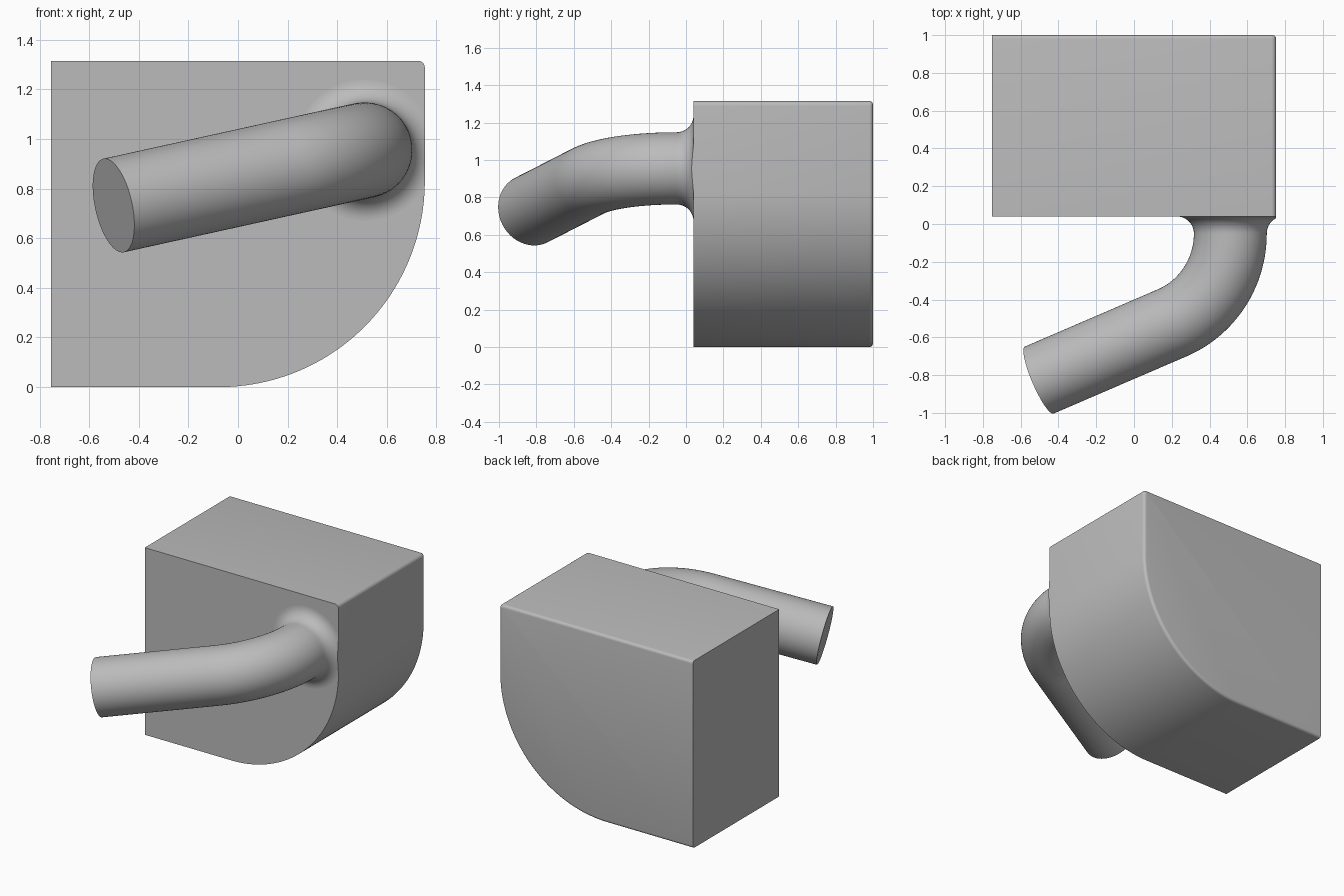
import bpy, bmesh
from math import sin, cos, pi, radians, sqrt
from mathutils import Vector, Matrix

if "Cube" in bpy.data.objects:
    bpy.data.objects.remove(bpy.data.objects["Cube"], do_unlink=True)

GREY = (0.5, 0.5, 0.5, 1)
grey = bpy.data.materials.new("plain grey")
grey.use_nodes = True
grey.diffuse_color = GREY
grey.node_tree.nodes["Principled BSDF"].inputs["Base Color"].default_value = GREY


def finish(bm, name):
    bmesh.ops.recalc_face_normals(bm, faces=bm.faces)
    mesh = bpy.data.meshes.new(name)
    bm.to_mesh(mesh)
    bm.free()
    obj = bpy.data.objects.new(name, mesh)
    bpy.context.collection.objects.link(obj)
    mesh.materials.append(grey)
    bpy.ops.object.select_all(action="DESELECT")
    obj.select_set(True)
    bpy.context.view_layer.objects.active = obj
    bpy.ops.object.shade_smooth_by_angle(angle=radians(35))
    return obj


def corner(cx, cz, r, start, steps):
    """Quarter arc, counter-clockwise in x and z."""
    angles = [start + pi / 2 * i / steps for i in range(steps + 1)]
    return [(cx + r * cos(a), cz + r * sin(a)) for a in angles]


# Block: one large rounded lower corner, one tiny rounded upper corner
HALF, TOP, FRONT, BACK = 0.753, 1.315, 0.04, 1.0
BIG, SMALL = 0.83, 0.026
outline = [(-HALF, TOP), (-HALF, 0)]
outline += corner(HALF - BIG, BIG, BIG, -pi / 2, 48)
outline += corner(HALF - SMALL, TOP - SMALL, SMALL, 0, 6)

bm = bmesh.new()
face = bm.faces.new([bm.verts.new((x, FRONT, z)) for x, z in outline])
ext = bmesh.ops.extrude_face_region(bm, geom=[face], use_keep_orig=True)
moved = [g for g in ext["geom"] if isinstance(g, bmesh.types.BMVert)]
bmesh.ops.translate(bm, verts=moved, vec=(0, BACK - FRONT, 0))
bmesh.ops.recalc_face_normals(bm, faces=bm.faces)

# Softened back rim, left sharp along the -x side
rim = [e for e in bm.edges
       if all(v.co.y > BACK - 0.001 for v in e.verts)
       and any(v.co.x > -HALF + 0.001 for v in e.verts)]
bmesh.ops.bevel(bm, geom=rim, offset=0.02, segments=4, profile=0.5, affect="EDGES")
finish(bm, "block")

# Bent pipe with a flared root, swept as rings along its centre line
RADIUS, FLARE, BEND, SIDES = 0.193, 0.09, 0.513, 64
root = Vector((0.51, FRONT, 0.955))
side = Vector((-0.976, 0, -0.215)).normalized()
out = Vector((0, -1, 0))
axis = out.cross(side).normalized()
turn = radians(67.2)

rings = []  # centre, bend angle, radius
for i in range(13):
    a = pi / 2 * i / 12
    rings.append((root + out * FLARE * (1 - cos(a)), 0, RADIUS + FLARE * (1 - sin(a))))
start = root + out * FLARE
for i in range(1, 33):
    a = turn * i / 32
    rings.append((start + out * BEND * sin(a) + side * BEND * (1 - cos(a)), a, RADIUS))
tip_dir = out * cos(turn) + side * sin(turn)
rings.append((rings[-1][0] + tip_dir * 0.783, turn, RADIUS))

bm = bmesh.new()
loops = []
for centre, angle, r in rings:
    rot = Matrix.Rotation(angle, 3, axis)
    u, w = rot @ side, axis
    loops.append([bm.verts.new(centre + (u * cos(t) + w * sin(t)) * r)
                  for t in (2 * pi * k / SIDES for k in range(SIDES))])
for a, b in zip(loops, loops[1:]):
    for k in range(SIDES):
        n = (k + 1) % SIDES
        bm.faces.new((a[k], a[n], b[n], b[k]))
bm.faces.new(loops[-1])

# Trim the flare flush with the side of the block and close the cut
cut = bmesh.ops.bisect_plane(bm, geom=bm.verts[:] + bm.edges[:] + bm.faces[:],
                             plane_co=(HALF, 0, 0), plane_no=(1, 0, 0),
                             clear_outer=True)
cut_verts = [g for g in cut["geom_cut"] if isinstance(g, bmesh.types.BMVert)]
bm.faces.new(sorted(cut_verts, key=lambda v: v.co.z))
finish(bm, "bent_pipe")
